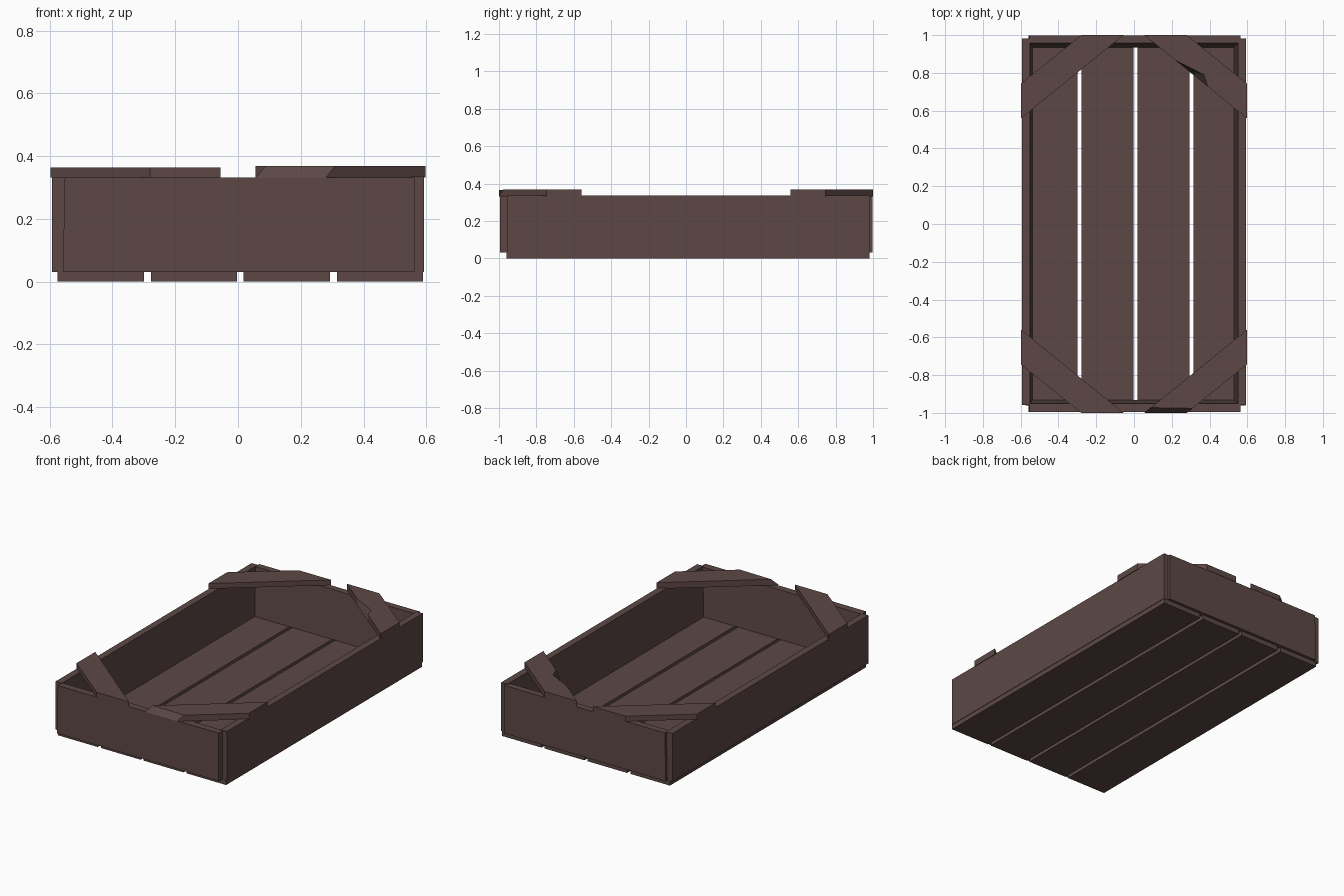
import bpy

if "Cube" in bpy.data.objects:
    bpy.data.objects.remove(bpy.data.objects["Cube"])

wood = bpy.data.materials.new("dark_brown_wood")
wood.diffuse_color = (0.107, 0.064, 0.060, 1)
wood.use_nodes = True
wood.node_tree.nodes["Principled BSDF"].inputs["Base Color"].default_value = wood.diffuse_color


def prism(name, bottom, top, z0, z1):
    """Board lofted between a bottom and a top outline with equal point counts."""
    n = len(bottom)
    verts = [(x, y, z0) for x, y in bottom] + [(x, y, z1) for x, y in top]
    faces = [tuple(reversed(range(n))), tuple(range(n, 2 * n))]
    faces += [(i, (i + 1) % n, n + (i + 1) % n, n + i) for i in range(n)]
    area = sum(bottom[i - 1][0] * bottom[i][1] - bottom[i][0] * bottom[i - 1][1]
               for i in range(n))
    if area < 0:
        faces = [tuple(reversed(f)) for f in faces]
    mesh = bpy.data.meshes.new(name)
    mesh.from_pydata(verts, [], faces)
    mesh.materials.append(wood)
    ob = bpy.data.objects.new(name, mesh)
    bpy.context.collection.objects.link(ob)
    return ob


def rect(x0, x1, y0, y1):
    return [(x0, y0), (x1, y0), (x1, y1), (x0, y1)]


# Four floor planks with narrow gaps
for i, x in enumerate((-0.575, -0.278, 0.018, 0.315)):
    plank = rect(x, x + 0.275, -0.96, 0.98)
    prism(f"floor_plank_{i + 1}", plank, plank, 0, 0.03)

# Walls, slightly thicker towards the floor
prism("left_wall", rect(-0.593, -0.538, -0.957, 0.982),
      rect(-0.593, -0.55, -0.957, 0.982), 0.03, 0.332)
prism("right_wall", rect(0.53, 0.593, -0.957, 0.982),
      rect(0.55, 0.593, -0.957, 0.982), 0.03, 0.335)
prism("front_wall", rect(-0.558, 0.563, -0.995, -0.933),
      rect(-0.552, 0.563, -0.995, -0.95), 0.03, 0.331)
prism("back_wall", rect(-0.558, 0.563, 0.935, 0.998),
      rect(-0.552, 0.563, 0.957, 0.998), 0.03, 0.331)

# Diagonal corner braces: inner side end, outer side end, outer end, inner end
brace = [(0.597, 0.56), (0.597, 0.745), (0.28, 1.0), (0.055, 1.0)]


def place(points, sx, sy):
    return [(x * sx, y * sy) for x, y in points]


for name, sx, sy in (("back_left_brace", -1, 1), ("front_left_brace", -1, -1)):
    prism(name, place(brace, sx, sy), place(brace, sx, sy), 0.331, 0.364)

# Front right brace has a bevelled end cut
bevelled = brace[:2] + [(0.31, 0.976), (0.09, 0.972)]
prism("front_right_brace", place(brace, 1, -1), place(bevelled, 1, -1), 0.331, 0.369)

# Back right brace has a chip in its inner edge
low = brace + [(0.22, 0.866), (0.30, 0.801), (0.39, 0.728)]
high = brace + [(0.22, 0.866), (0.37, 0.79), (0.39, 0.728)]
prism("back_right_brace", low, high, 0.331, 0.369)
